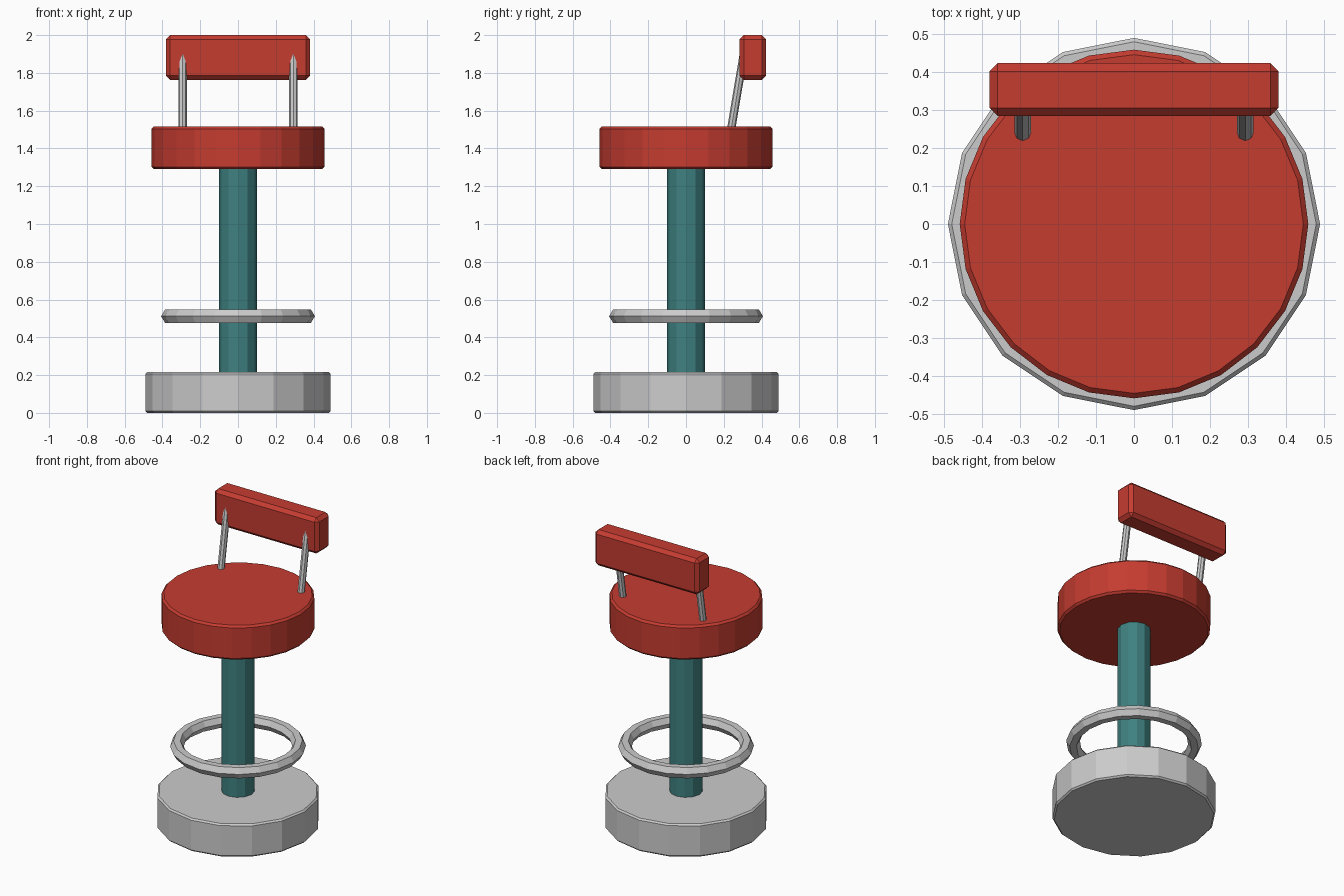
import bpy
from math import radians
from mathutils import Vector

if "Cube" in bpy.data.objects:
    bpy.data.objects.remove(bpy.data.objects["Cube"])


def material(name, color):
    mat = bpy.data.materials.new(name)
    mat.diffuse_color = color
    mat.use_nodes = True
    mat.node_tree.nodes["Principled BSDF"].inputs["Base Color"].default_value = mat.diffuse_color
    return mat


RED = material("red_padding", (0.56, 0.045, 0.03, 1))
TEAL = material("teal_metal", (0.05, 0.22, 0.22, 1))


def finish(obj, name, mat=None, bevel=0.0):
    obj.name = name
    if mat:
        obj.data.materials.append(mat)
    if bevel:
        mod = obj.modifiers.new("bevel", 'BEVEL')
        mod.width = bevel
        mod.segments = 1
        mod.limit_method = 'ANGLE'
        mod.angle_limit = radians(60)
    return obj


def rod(name, start, end, radius, sides, mat=None, bevel=0.0):
    """Cylinder running between two points."""
    a, b = Vector(start), Vector(end)
    bpy.ops.mesh.primitive_cylinder_add(
        vertices=sides, radius=radius, depth=(b - a).length, location=(a + b) / 2)
    obj = bpy.context.object
    obj.rotation_euler = (b - a).to_track_quat('Z', 'Y').to_euler() if a.y != b.y else (0, 0, 0)
    return finish(obj, name, mat, bevel)


# Base, column and seat
rod("base", (0, 0, 0), (0, 0, 0.217), 0.49, 16, bevel=0.01)
rod("column", (0, 0, 0.20), (0, 0, 1.32), 0.10, 12, TEAL)
rod("seat", (0, 0, 1.29), (0, 0, 1.517), 0.459, 24, RED, bevel=0.013)

# Foot ring
bpy.ops.mesh.primitive_torus_add(
    major_segments=20, minor_segments=6, major_radius=0.366,
    minor_radius=0.041, location=(0, 0, 0.512))
finish(bpy.context.object, "foot_ring")

# Leaning backrest posts
for side, x in (("left", -0.293), ("right", 0.293)):
    rod(side + "_back_post", (x, 0.232, 1.46), (x, 0.311, 1.93), 0.022, 8)

# Backrest pad
bpy.ops.mesh.primitive_cube_add(size=1, location=(0, 0.354, 1.8815))
pad = bpy.context.object
pad.scale = (0.762, 0.14, 0.237)
bpy.ops.object.transform_apply(location=False, rotation=False, scale=True)
finish(pad, "backrest", RED, bevel=0.022)
